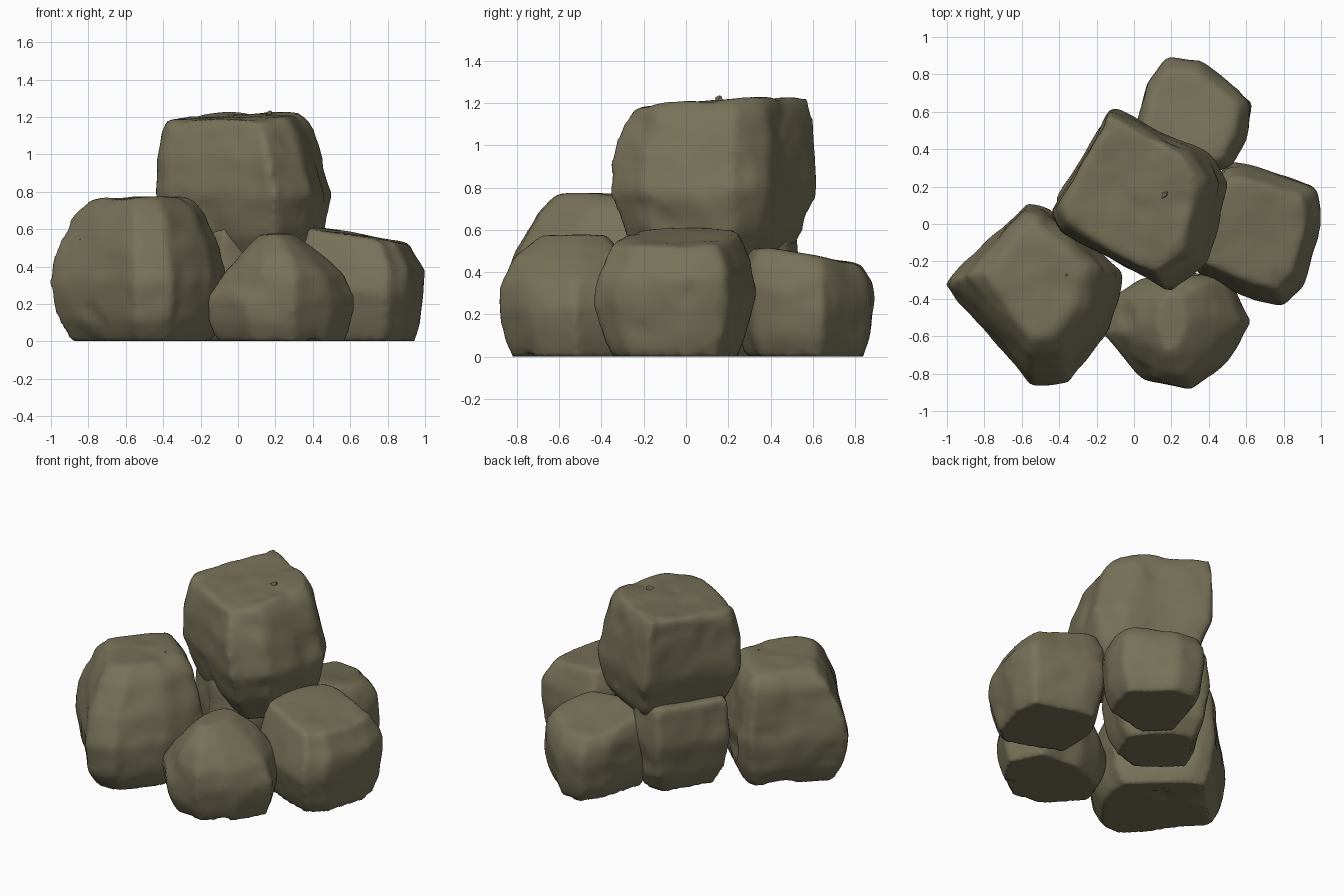
import bpy, bmesh, math
from mathutils import Vector, noise

if "Cube" in bpy.data.objects:
    bpy.data.objects.remove(bpy.data.objects["Cube"])

stone = bpy.data.materials.new("olive stone")
stone.diffuse_color = (0.185, 0.167, 0.098, 1)
stone.use_nodes = True
stone.node_tree.nodes["Principled BSDF"].inputs["Base Color"].default_value = stone.diffuse_color


def boulder(name, outline, levels, tilt=(0, 0), seed=0, rough=0.024):
    """Hull of a stacked outline, rounded and weathered.
    levels: (z, scale x, scale y, shift x, shift y); tilt: slope of the top."""
    n = len(outline)
    cx = sum(p[0] for p in outline) / n
    cy = sum(p[1] for p in outline) / n
    z0, z1 = levels[0][0], levels[-1][0]
    bm = bmesh.new()
    for z, sx, sy, dx, dy in levels:
        f = (z - z0) / (z1 - z0)
        for x, y in outline:
            ox, oy = (x - cx) * sx * 1.02, (y - cy) * sy * 1.02
            bm.verts.new((cx + ox + dx, cy + oy + dy,
                          z + f * (tilt[0] * ox + tilt[1] * oy)))
    res = bmesh.ops.convex_hull(bm, input=bm.verts)
    junk = {g for g in res["geom_interior"] + res["geom_unused"]
            if isinstance(g, bmesh.types.BMVert)}
    bmesh.ops.delete(bm, geom=list(junk), context='VERTS')
    me = bpy.data.meshes.new(name)
    bm.to_mesh(me)
    bm.free()
    ob = bpy.data.objects.new(name, me)
    bpy.context.collection.objects.link(ob)

    # round the edges
    m = ob.modifiers.new("even", 'REMESH')
    m.mode, m.voxel_size = 'VOXEL', 0.025
    m = ob.modifiers.new("round", 'SMOOTH')
    m.factor, m.iterations = 0.5, 6
    dg = bpy.context.evaluated_depsgraph_get()
    done = bpy.data.meshes.new_from_object(ob.evaluated_get(dg))
    ob.modifiers.clear()
    ob.data = done

    # weather the surface: broad lumps and fine dents
    off = Vector((seed * 7.3, seed * 3.1, seed * 5.7))
    moved = []
    for v in done.vertices:
        p = v.co + off
        d = rough * 0.6 * noise.noise(p * 3.2) + 0.3 * rough * noise.noise(p * 8)
        d -= 1.3 * rough * max(0, noise.noise(p * 5 + Vector((9, 4, 2))) - 0.25)
        moved.append(v.co + v.normal * d)
    for v, c in zip(done.vertices, moved):
        if z0 < 0.05 and c.z < 0.012:
            c.z = 0.002
        v.co = c
    done.materials.clear()
    done.materials.append(stone)
    for p in done.polygons:
        p.use_smooth = True
    return ob


def chip(name, loc, size, turn):
    """Thin broken flake standing out of a boulder."""
    bm = bmesh.new()
    bmesh.ops.create_cone(bm, cap_ends=True, segments=4, radius1=size,
                          radius2=size * 0.3, depth=size * 0.9)
    me = bpy.data.meshes.new(name)
    bm.to_mesh(me)
    bm.free()
    ob = bpy.data.objects.new(name, me)
    ob.location, ob.rotation_euler, ob.scale = loc, turn, (1, 0.5, 1)
    me.materials.append(stone)
    bpy.context.collection.objects.link(ob)


# large boulder on the left, steep towards the back left
boulder("left_boulder",
        [(-1.0, -.32), (-.57, .11), (-.46, .08), (-.06, -.27), (-.14, -.58),
         (-.35, -.85), (-.55, -.86), (-.7, -.68)],
        [(0, .8, .82, .01, .02), (.12, .93, .94, 0, 0), (.32, 1, 1, 0, 0),
         (.5, .92, .91, -.01, .02), (.68, .76, .79, -.02, .07),
         (.77, .56, .62, -.02, .09)], (0.02, 0), 1)

# low boulder at the front, ridged along its depth
boulder("front_boulder",
        [(-.17, -.58), (-.1, -.4), (.02, -.31), (.2, -.25), (.5, -.28),
         (.63, -.52), (.5, -.74), (.3, -.88), (.06, -.84)],
        [(0, .86, .84, .01, 0), (.1, .96, .95, 0, 0), (.23, 1, 1, 0, 0),
         (.36, .82, .96, .02, 0), (.48, .5, .8, .01, .01),
         (.58, .22, .5, -.02, .02)], (0, 0.03), 2)

# low boulder on the right
boulder("right_boulder",
        [(.33, -.25), (.36, .1), (.5, .33), (.62, .32), (.97, .2), (1.0, 0),
         (.9, -.32), (.8, -.43), (.62, -.38)],
        [(0, .84, .78, 0, 0), (.1, .91, .88, 0, 0), (.27, .97, 1, 0, -.01),
         (.42, 1, .93, 0, 0), (.57, .82, .78, -.02, 0)], (-0.17, 0.02), 3, 0.02)

# low boulder at the back
boulder("back_boulder",
        [(-.02, .4), (.08, .75), (.18, .89), (.36, .87), (.64, .65),
         (.6, .46), (.52, .3), (.15, .22)],
        [(0, .8, .8, 0, 0), (.1, .93, .92, 0, 0), (.3, 1, 1, 0, 0),
         (.4, .95, .95, -.01, 0), (.48, .8, .8, -.02, 0)], (0, -0.18), 4, 0.02)

# hidden boulder in the middle carrying the top one
boulder("middle_boulder",
        [(-.42, .12), (-.16, .54), (.05, .5), (.3, .2), (.18, -.1),
         (-.08, -.17)],
        [(0, .72, .72, 0, 0), (.12, .88, .88, 0, 0), (.35, 1, 1, 0, 0),
         (.6, .93, .93, 0, 0)], (0, 0), 5, 0.02)

# big boulder on top, high at the back, sloping in on the right
boulder("top_boulder",
        [(-.43, .06), (-.38, -.04), (-.11, .61), (.38, .38), (.5, .22),
         (.39, -.2), (.2, -.35)],
        [(.42, .58, .6, .03, .0), (.56, .84, .84, .01, .01),
         (.78, 1, 1, 0, 0), (1.0, .92, .98, -.03, 0),
         (1.13, .86, .93, -.05, .02), (1.205, .76, .87, -.07, .03)],
        (0.04, 0.07), 6)

# broken flakes
for i, (loc, size, turn) in enumerate([
        ((.33, .1, 1.12), .055, (.6, .7, .4)), ((.17, .16, 1.22), .03, (.3, .5, 1)),
        ((.33, .24, 1.1), .035, (.2, .9, 0)), ((-.83, -.42, .54), .04, (.5, -.6, .3)),
        ((-.36, -.27, .76), .03, (.2, .3, .8))]):
    chip("stone_chip_%d" % (i + 1), loc, size, turn)
